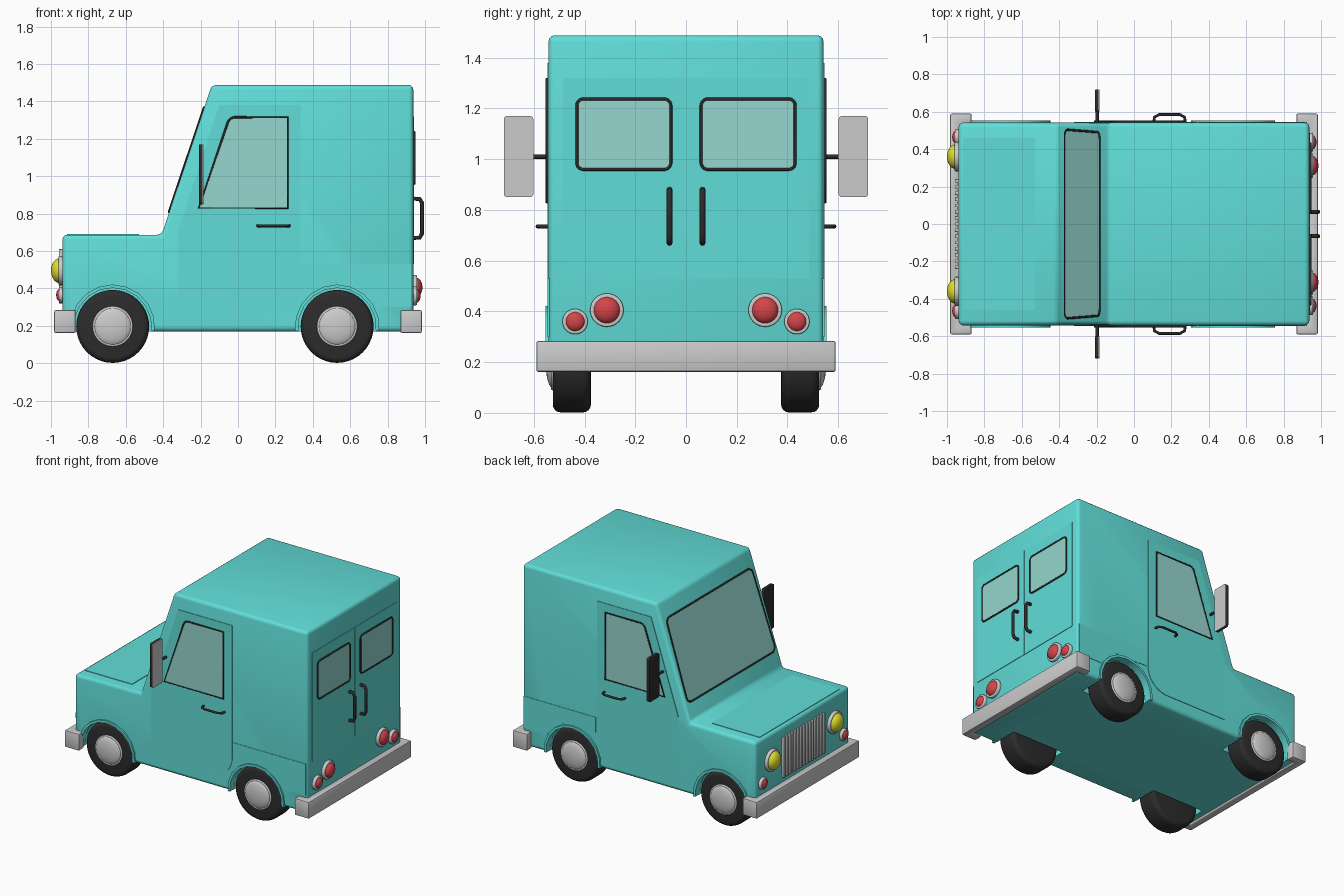
import bpy, bmesh, math
from mathutils import Vector as V

if "Cube" in bpy.data.objects:
    bpy.data.objects.remove(bpy.data.objects["Cube"])

def material(name, rgb):
    m = bpy.data.materials.new(name)
    m.diffuse_color = (*rgb, 1)
    m.use_nodes = True
    m.node_tree.nodes["Principled BSDF"].inputs["Base Color"].default_value = m.diffuse_color
    return m

TEAL = material("teal paint", (0.12, 0.73, 0.69))
BLACK = material("black rubber", (0.025, 0.025, 0.025))
GLASS = material("window glass", (0.3, 0.68, 0.62))
RED = material("red lens", (0.65, 0.06, 0.07))
YELLOW = material("yellow lens", (0.75, 0.75, 0.03))
X, Y, Z = V((1, 0, 0)), V((0, 1, 0)), V((0, 0, 1))

def apply_mod(ob, kind, **settings):
    m = ob.modifiers.new(kind, kind)
    for k, v in settings.items():
        setattr(m, k, v)
    bpy.context.view_layer.objects.active = ob
    bpy.ops.object.modifier_apply(modifier=m.name)

def finish(ob, name, mat=None, bevel=0, segs=2):
    ob.name = name
    if mat:
        ob.data.materials.append(mat)
    bpy.ops.object.select_all(action='DESELECT')
    ob.select_set(True)
    bpy.context.view_layer.objects.active = ob
    if bevel:
        apply_mod(ob, 'BEVEL', width=bevel, segments=segs, limit_method='ANGLE')
    bpy.ops.object.shade_smooth_by_angle(angle=math.radians(35))
    return ob

def prism(name, pts, o, u, v, n, lo, hi, mat=None, bevel=0, segs=2):
    """Outline in the u/v plane, solid from lo to hi along n."""
    bm = bmesh.new()
    a = [bm.verts.new(V(o) + u * p + v * q + n * lo) for p, q in pts]
    b = [bm.verts.new(V(o) + u * p + v * q + n * hi) for p, q in pts]
    bm.faces.new(a)
    bm.faces.new(b)
    for i in range(len(a)):
        j = (i + 1) % len(a)
        bm.faces.new((a[i], a[j], b[j], b[i]))
    bmesh.ops.recalc_face_normals(bm, faces=bm.faces)
    me = bpy.data.meshes.new(name)
    bm.to_mesh(me)
    bm.free()
    ob = bpy.data.objects.new(name, me)
    bpy.context.collection.objects.link(ob)
    return finish(ob, name, mat, bevel, segs)

def box(name, x0, x1, y0, y1, z0, z1, mat=None, bevel=0):
    return prism(name, rect(x0, x1, y0, y1), (0, 0, 0), X, Y, Z, z0, z1, mat, bevel)

def rect(a0, a1, b0, b1):
    return [(a0, b0), (a1, b0), (a1, b1), (a0, b1)]

def fillet(pts, r, segs=5):
    out = []
    for i, p in enumerate(pts):
        p, ri = V(p), r[i] if isinstance(r, list) else r
        d0, d1 = (V(pts[i - 1]) - p).normalized(), (V(pts[(i + 1) % len(pts)]) - p).normalized()
        t = ri / math.tan(d0.angle(d1) / 2)
        s, e = p + d0 * t, p + d1 * t
        c = p + (d0 + d1).normalized() * (ri / math.sin(d0.angle(d1) / 2))
        for k in range(segs + 1 if ri else 1):
            w = s.lerp(e, k / segs) - c
            out.append(tuple(c + w.normalized() * ri) if ri else tuple(p))
    return out

def tube(name, pts, r, mat, cyclic=False):
    cu = bpy.data.curves.new(name, 'CURVE')
    cu.dimensions, cu.bevel_depth, cu.bevel_resolution, cu.use_fill_caps = '3D', r, 2, True
    sp = cu.splines.new('POLY')
    sp.points.add(len(pts) - 1)
    for q, p in zip(sp.points, pts):
        q.co = (*p, 1)
    sp.use_cyclic_u = cyclic
    cu.materials.append(mat)
    bpy.context.collection.objects.link(bpy.data.objects.new(name, cu))

def window(name, pts, o, u, v, n):
    prism(name + "_glass", pts, o, u, v, n, -0.01, 0.003, GLASS)
    tube(name + "_seal", [V(o) + u * p + v * q + n * 0.002 for p, q in pts], 0.006, BLACK, True)

def disc(name, r, depth, loc, axis, mat=None, bevel=0, segs=32):
    rot = (math.pi / 2, 0, 0) if axis == 'Y' else (0, math.pi / 2, 0)
    bpy.ops.mesh.primitive_cylinder_add(vertices=segs, radius=r, depth=depth, location=loc, rotation=rot)
    return finish(bpy.context.object, name, mat, bevel, 4)

def dome(name, loc, scale, mat=None):
    bpy.ops.mesh.primitive_uv_sphere_add(segments=28, ring_count=16, radius=1, location=loc)
    bpy.context.object.scale = scale
    return finish(bpy.context.object, name, mat)

# Body shell with wheel wells
W = 0.542
profile = [(-0.938, 0.17), (0.937, 0.17), (0.937, 1.488), (-0.14, 1.488), (-0.408, 0.687), (-0.938, 0.687)]
body = prism("body", profile, (0, 0, 0), X, Z, Y, -W, W, TEAL, 0.024, 3)
for wx in (-0.67, 0.53):
    for s in (-1, 1):
        cut = disc("well_cutter", 0.212, 0.3, (wx, s * 0.5, 0.195), 'Y', segs=20)
        apply_mod(body, 'BOOLEAN', object=cut, operation='DIFFERENCE', solver='EXACT')
        bpy.data.objects.remove(cut)
finish(body, "body")

# Wheels and arch lips
angs = [math.radians(-6 + 192 * i / 10) for i in range(11)]
arch = [(r * math.cos(a), r * math.sin(a)) for r, seq in ((0.226, angs), (0.208, angs[::-1])) for a in seq]
for label, wx in (("front", -0.67), ("rear", 0.53)):
    for s in (-1, 1):
        disc(label + "_tyre", 0.195, 0.15, (wx, s * 0.45, 0.197), 'Y', BLACK, 0.03, 40)
        disc(label + "_rim", 0.108, 0.02, (wx, s * 0.522, 0.197), 'Y', None, 0.006)
        dome(label + "_hubcap", (wx, s * 0.525, 0.197), (0.1, 0.028, 0.1))
        prism(label + "_arch_lip", arch, (wx, 0, 0.195), X, Z, Y * s, 0.5, 0.554, TEAL)

# Side doors, windows, lower panels, handles and mirrors
door = fillet([(-0.32, 0.26), (0.335, 0.26), (0.335, 1.38), (-0.10, 1.38), (-0.32, 0.71)],
              [0, 0.16, 0, 0, 0], 8)
pane = fillet([(-0.21, 0.83), (0.265, 0.83), (0.265, 1.315), (-0.045, 1.315)], [0, 0, 0, 0.04])
for s in (-1, 1):
    prism("side_door", door, (0, 0, 0), X, Z, Y * s, W - 0.02, W + 0.004, TEAL)
    window("side_window", pane, (0, s * (W + 0.004), 0), X, Z, Y * s)
    lower = [(0.345, 0.42), (0.39, 0.42), (0.45, 0.417), (0.61, 0.417), (0.74, 0.3), (0.925, 0.3), (0.925, 0.53), (0.345, 0.53)]
    prism("lower_side_panel", lower, (0, 0, 0), X, Z, Y * s, W - 0.02, W + 0.003, TEAL)
    tube("side_handle", [(x, s * y, 0.735) for x, y in
         ((0.105, 0.54), (0.11, 0.572), (0.135, 0.585), (0.245, 0.585), (0.27, 0.572), (0.275, 0.54))], 0.008, BLACK)
    tube("mirror_arm", [(-0.197, s * 0.53, 1.01), (-0.197, s * 0.62, 1.01)], 0.009, BLACK)
    face = fillet(rect(-0.058, 0.058, -0.16, 0.16), 0.012, 3)
    prism("mirror_housing", face, (-0.197, s * 0.66, 1.01), Y, Z, X, -0.012, 0.008, BLACK, 0.003)
    prism("mirror_glass", face, (-0.197, s * 0.66, 1.01), Y, Z, X, 0.008, 0.012)

# Rear doors, windows and handles
for s in (-1, 1):
    prism("rear_door", rect(0.002, 0.485, 0.53, 1.32), (0.937, 0, 0), Y * s, Z, X, -0.02, 0.004, TEAL)
    window("rear_window", fillet(rect(0.06, 0.43, 0.96, 1.237), 0.025), (0.941, 0, 0), Y * s, Z, X)
    tube("rear_handle", [(x, s * 0.065, z) for x, z in
         ((0.935, 0.88), (0.972, 0.878), (0.985, 0.855), (0.985, 0.695), (0.972, 0.672), (0.935, 0.67))], 0.011, BLACK)

# Windscreen and bonnet lid
slope = V((0.268, 0, 0.801)).normalized()
out = V((-slope.z, 0, slope.x))
window("windscreen", fillet([(-0.505, -0.295), (0.505, -0.295), (0.49, 0.295), (-0.49, 0.295)], 0.04),
       (-0.274, 0, 1.0875), Y, slope, out)
box("bonnet_lid", -0.915, -0.53, -0.46, 0.46, 0.67, 0.691, TEAL)

# Bumpers wrapping round the corners
for label, e in (("front", -1), ("rear", 1)):
    u_shape = [(0.983, -0.59), (0.983, 0.59), (0.868, 0.59), (0.868, 0.53), (0.93, 0.53),
               (0.93, -0.53), (0.868, -0.53), (0.868, -0.59)]
    prism(label + "_bumper", u_shape, (0, 0, 0), X * e, Y, Z, 0.162, 0.284, None, 0.008)

# Lamps: grey bezel with domed lens
def lamp(name, x, y, z, ring, lens, bulge, mat):
    disc(name + "_bezel", ring, 0.035, (x, y, z), 'X', None, 0.006)
    e = math.copysign(1, x)
    dome(name + "_lens", (x + e * 0.012, y, z), (bulge, lens, lens), mat)

for s in (-1, 1):
    lamp("tail_lamp", 0.94, s * 0.312, 0.405, 0.066, 0.052, 0.034, RED)
    lamp("rear_indicator", 0.94, s * 0.437, 0.36, 0.05, 0.038, 0.024, RED)
    lamp("headlamp", -0.942, s * 0.36, 0.495, 0.078, 0.066, 0.046, YELLOW)
    lamp("front_indicator", -0.94, s * 0.465, 0.365, 0.042, 0.034, 0.02, RED)

# Radiator grille with vertical bars
box("grille_back", -0.944, -0.92, -0.24, 0.24, 0.32, 0.61)
for i in range(15):
    y = -0.231 + i * 0.033
    box("grille_bar", -0.958, -0.94, y - 0.009, y + 0.009, 0.32, 0.61, None, 0.003)
